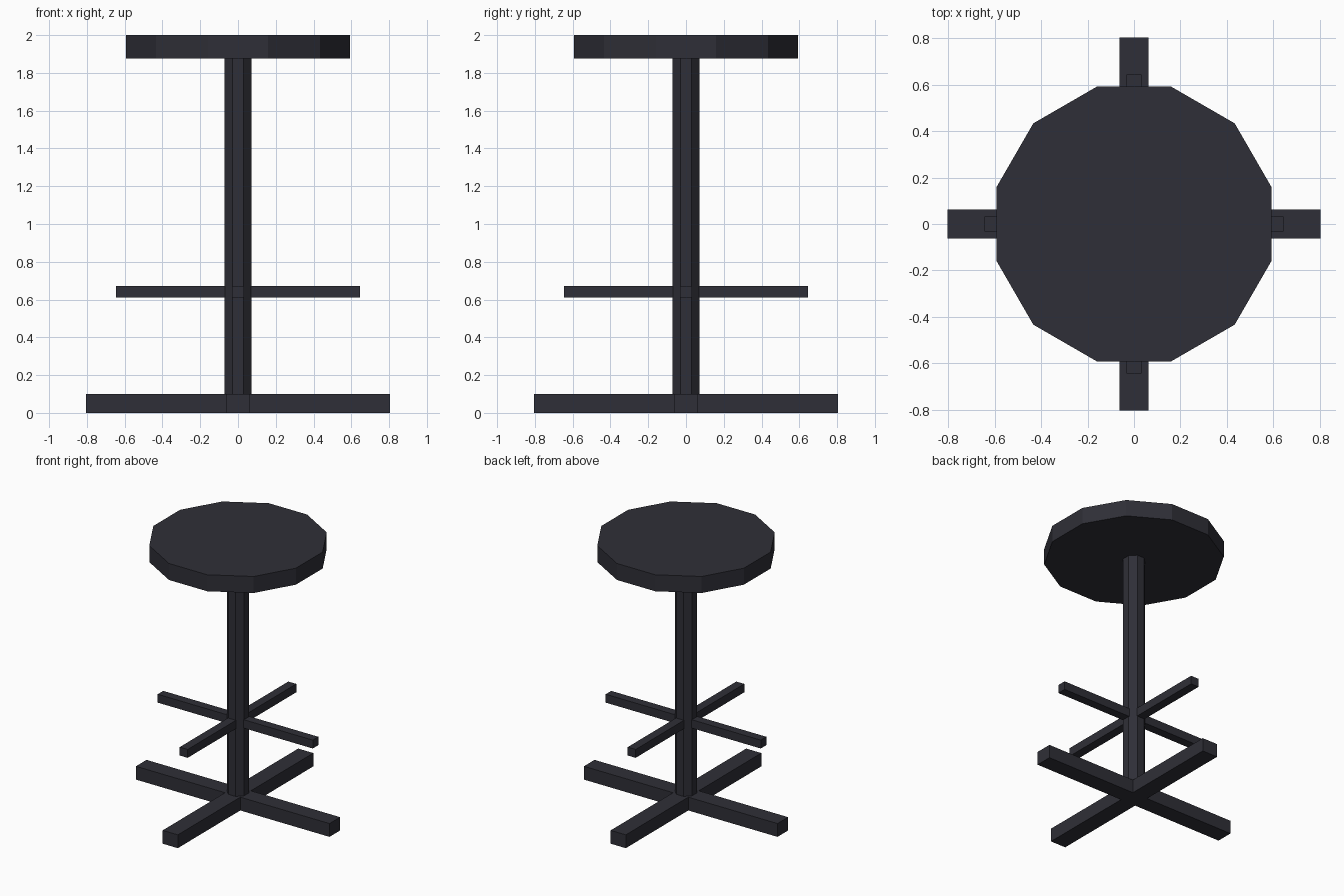
import bpy
import bmesh
from math import pi, cos, sin

cube = bpy.data.objects.get("Cube")
if cube:
    bpy.data.objects.remove(cube, do_unlink=True)

# One dark painted finish for the whole stool
finish = bpy.data.materials.new("dark slate")
finish.use_nodes = True
colour = (0.028, 0.028, 0.038, 1.0)
finish.diffuse_color = colour
finish.node_tree.nodes["Principled BSDF"].inputs["Base Color"].default_value = colour


def prism(name, outline, bottom, top):
    """Extrude a flat outline from the bottom height to the top height."""
    bm = bmesh.new()
    face = bm.faces.new([bm.verts.new((x, y, bottom)) for x, y in outline])
    extruded = bmesh.ops.extrude_face_region(bm, geom=[face])["geom"]
    raised = [v for v in extruded if isinstance(v, bmesh.types.BMVert)]
    bmesh.ops.translate(bm, verts=raised, vec=(0, 0, top - bottom))
    bmesh.ops.recalc_face_normals(bm, faces=bm.faces)
    mesh = bpy.data.meshes.new(name)
    bm.to_mesh(mesh)
    bm.free()
    mesh.materials.append(finish)
    obj = bpy.data.objects.new(name, mesh)
    bpy.context.collection.objects.link(obj)
    return obj


def polygon(sides, apothem):
    """Regular polygon with flat sides facing the axes."""
    radius = apothem / cos(pi / sides)
    angles = [(2 * i + 1) * pi / sides for i in range(sides)]
    return [(radius * cos(a), radius * sin(a)) for a in angles]


def cross(reach, half_width):
    """Outline of four equal arms, made by quarter turns of one arm."""
    points = []
    x_dir, y_dir = 1, 0
    for _ in range(4):
        for along, side in ((reach, -half_width), (reach, half_width),
                            (half_width, half_width)):
            points.append((along * x_dir - side * y_dir,
                           along * y_dir + side * x_dir))
        x_dir, y_dir = -y_dir, x_dir
    return points


# Floor base, footrest bars, centre post and round seat
prism("base_cross", cross(0.805, 0.063), 0.0, 0.1)
prism("footrest_cross", cross(0.645, 0.033), 0.61, 0.673)
prism("centre_post", polygon(8, 0.072), 0.09, 1.885)
prism("seat", polygon(12, 0.593), 1.876, 2.0)
